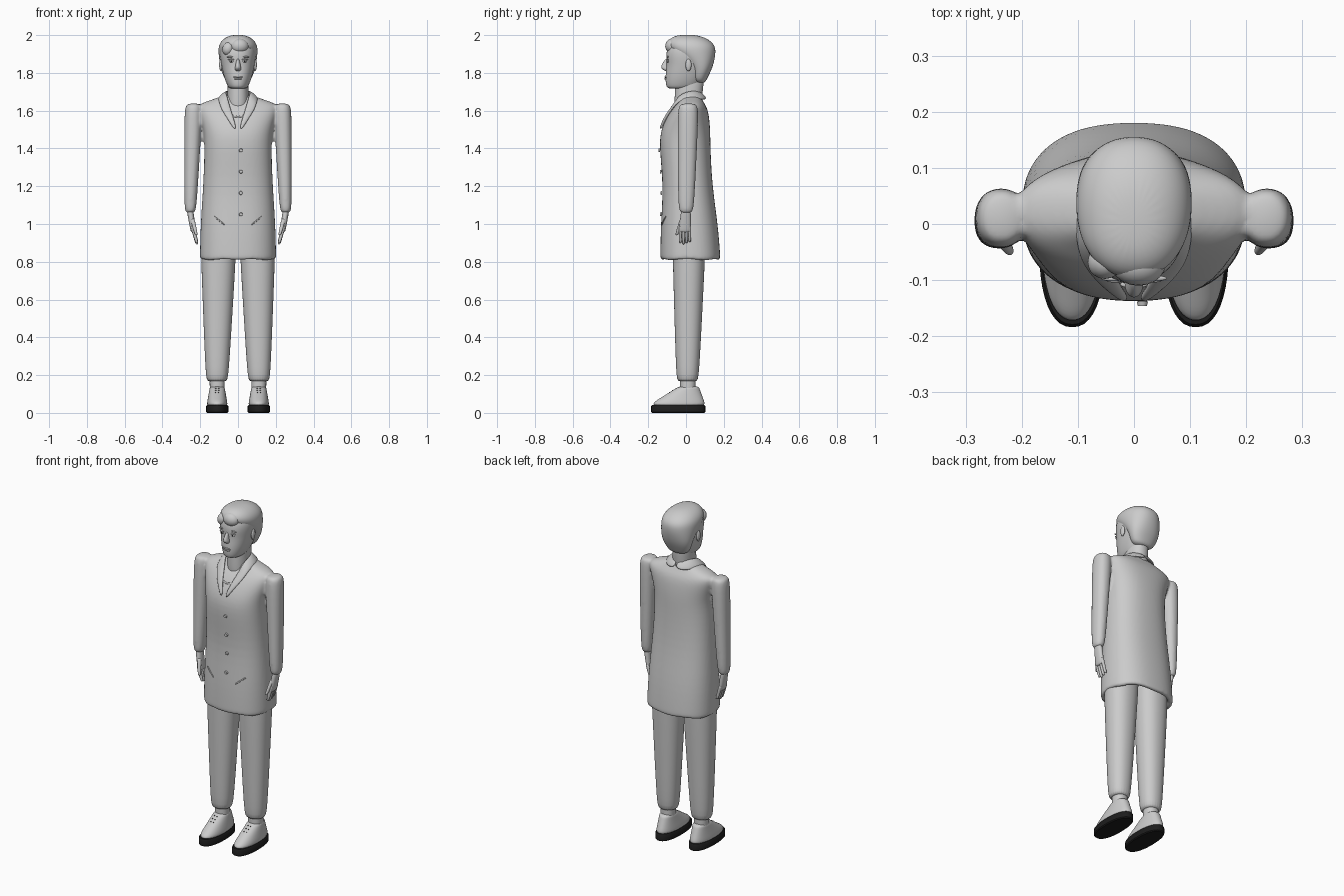
import bpy, bmesh, math
from mathutils import Vector, Matrix
from mathutils.bvhtree import BVHTree

cube = bpy.data.objects.get("Cube")
if cube:
    bpy.data.objects.remove(cube, do_unlink=True)


def material(name, value):
    mat = bpy.data.materials.new(name)
    mat.use_nodes = True
    color = (value, value, value, 1)
    mat.diffuse_color = color
    mat.node_tree.nodes["Principled BSDF"].inputs["Base Color"].default_value = color
    return mat


GREY = material("light grey", 0.6)
BLACK = material("sole black", 0.012)


def add_ring(bm, center, size, power, segments=24):
    """Horizontal superellipse of vertices."""
    loop = []
    for i in range(segments):
        angle = math.tau * i / segments
        c, s = math.cos(angle), math.sin(angle)
        x = size[0] * math.copysign(abs(c) ** (2 / power), c)
        y = size[1] * math.copysign(abs(s) ** (2 / power), s)
        loop.append(bm.verts.new(Vector(center) + Vector((x, y, 0))))
    return loop


def bridge(bm, loops):
    """Skin neighbouring rings and cap both ends."""
    for low, high in zip(loops, loops[1:]):
        for i in range(len(low)):
            bm.faces.new((low[i - 1], low[i], high[i], high[i - 1]))
    bm.faces.new(loops[0])
    bm.faces.new(loops[-1])


def add_body(bm, rings, power=2.2, x=0):
    """Centred form from (height, half width, front, back) rings."""
    bridge(bm, [add_ring(bm, (x, (front + back) / 2, z), (width, (back - front) / 2), power)
                for z, width, front, back in rings])


def add_limb(bm, low, high, low_size, high_size, round_end=0.04, tip=0.8):
    """Tapered form between two points with rounded ends."""
    loops = []
    for t in (0, round_end, 0.5, 1 - round_end, 1):
        scale = tip if t in (0, 1) else 1
        loops.append(add_ring(bm, Vector(low).lerp(Vector(high), t),
                              Vector(low_size).lerp(Vector(high_size), t) * scale, 2.2))
    bridge(bm, loops)


def finish(name, bm, mat=GREY, sub=2, mirror=False, sharp=False):
    bmesh.ops.recalc_face_normals(bm, faces=bm.faces[:])
    mesh = bpy.data.meshes.new(name)
    bm.to_mesh(mesh)
    bm.free()
    mesh.materials.append(mat)
    mesh.shade_smooth()
    if sharp:
        mesh.set_sharp_from_angle(angle=math.radians(40))
    ob = bpy.data.objects.new(name, mesh)
    bpy.context.collection.objects.link(ob)
    if mirror:
        ob.modifiers.new("Mirror", 'MIRROR').use_mirror_merge = False
    if sub:
        modifier = ob.modifiers.new("Subdivision", 'SUBSURF')
        modifier.levels = modifier.render_levels = sub
    return ob


def body(name, rings, x=0, mirror=False):
    bm = bmesh.new()
    add_body(bm, rings, x=x)
    return finish(name, bm, mirror=mirror)


def limb(name, low, high, low_size, high_size, mirror=True, **ends):
    bm = bmesh.new()
    add_limb(bm, low, high, low_size, high_size, **ends)
    return finish(name, bm, mirror=mirror)


def ball(name, location, radii, mat=GREY, mirror=False, tilt=0.0):
    bm = bmesh.new()
    matrix = (Matrix.Translation(location) @ Matrix.Rotation(tilt, 4, 'Y')
              @ Matrix.Diagonal((*radii, 1)))
    bmesh.ops.create_uvsphere(bm, u_segments=20, v_segments=12, radius=1, matrix=matrix)
    finish(name, bm, mat, sub=0, mirror=mirror)


def strip(name, inner, outer, thickness):
    """Mirrored cloth band between two edge lines."""
    bm = bmesh.new()
    rows = [[bm.verts.new(p) for p in pair] for pair in zip(inner, outer)]
    for (a, b), (c, d) in zip(rows, rows[1:]):
        bm.faces.new((a, b, d, c))
    ob = finish(name, bm, sub=0, mirror=True)
    solid = ob.modifiers.new("Thickness", 'SOLIDIFY')
    solid.thickness, solid.offset = thickness, 0
    soft = ob.modifiers.new("Subdivision", 'SUBSURF')
    soft.levels = soft.render_levels = 2


def surface(ob):
    bpy.context.view_layer.update()
    return BVHTree.FromObject(ob, bpy.context.evaluated_depsgraph_get())


def on_front(tree, x, z, lift=0.0):
    hit = tree.ray_cast(Vector((x, -1, z)), Vector((0, 1, 0)))[0]
    return Vector((x, hit.y - lift, z))


# Coat: body with hollow, wavy hem, blended with both sleeves
bm = bmesh.new()
hollow = [(z, 0.175, -0.11, 0.155) for z in (0.93, 0.83, 0.81)]
skirt = [(z, 0.203, -0.137, 0.183) for z in (0.81, 0.83)]
add_body(bm, hollow + skirt + [
    (1, 0.2, -0.135, 0.17), (1.2, 0.185, -0.12, 0.14), (1.4, 0.178, -0.142, 0.13),
    (1.5, 0.182, -0.137, 0.13), (1.6, 0.215, -0.085, 0.12), (1.635, 0.215, -0.05, 0.1),
    (1.66, 0.13, -0.035, 0.085), (1.685, 0.07, -0.03, 0.075)], power=2.4)
for vert in bm.verts:
    if vert.co.z < 0.82:
        vert.co.z += 0.005 * math.cos(6 * math.atan2(vert.co.y, vert.co.x))
for side in (-1, 1):
    add_limb(bm, (0.253 * side, 0, 1.055), (0.235 * side, 0.012, 1.64),
             (0.032, 0.042), (0.05, 0.058), round_end=0.05, tip=0.75)
coat = finish("coat", bm)
blend = coat.modifiers.new("Blend", 'REMESH')
blend.mode, blend.voxel_size, blend.use_smooth_shade = 'VOXEL', 0.008, True
relax = coat.modifiers.new("Relax", 'SMOOTH')
relax.factor, relax.iterations = 0.5, 5
chest = surface(coat)

# Collar around the neck, running down into the lapels
inner = [Vector(p) for p in ((0, 0.08, 1.695), (0.045, 0.06, 1.705),
                             (0.066, 0.015, 1.705), (0.058, -0.035, 1.685))]
outer = [Vector(p) for p in ((0, 0.115, 1.66), (0.075, 0.095, 1.655),
                             (0.108, 0.025, 1.67), (0.104, -0.04, 1.65))]
for i in range(4):
    t = i / 3
    inner.append(on_front(chest, 0.046 - 0.038 * t, 1.64 - 0.13 * t, 0.009))
    outer.append(on_front(chest, 0.092 - 0.074 * t, 1.61 - 0.115 * t, 0.009))
strip("collar", inner, outer, 0.016)

# Shirt neckline and slanted pocket welts
for name, x, z, step, rise in (("shirt_neckline", 0, 1.572, 0.012, 0.002),
                               ("pocket", 0.07, 1, 0.02, 0.016)):
    line = [(x + step * i, z + rise * i) for i in range(4)]
    strip(name, [on_front(chest, x, z, 0.002) for x, z in line],
          [on_front(chest, x, z - 0.01, 0.002) for x, z in line], 0.007)

# Button row
for i in range(4):
    spot = on_front(chest, 0.015, 1.39 - 0.113 * i, 0.006)
    bm = bmesh.new()
    bmesh.ops.create_cone(bm, cap_ends=True, segments=20, radius1=0.01, radius2=0.008, depth=0.008,
                          matrix=Matrix.Translation(spot) @ Matrix.Rotation(math.pi / 2, 4, 'X'))
    finish(f"button_{i + 1}", bm, sub=0, sharp=True)

# Trousers and ankles
limb("trouser_leg", (0.111, 0.008, 0.165), (0.102, 0.017, 0.97),
     (0.06, 0.06), (0.1, 0.092), round_end=0.02, tip=0.85)
limb("ankle", (0.11, 0.01, 0.1), (0.11, 0.01, 0.22), (0.04, 0.042), (0.04, 0.042))

# Shoe: the toe slopes back towards the ankle as it rises
slope = [i / 4 for i in range(5)]
upper = [(0.055 + 0.09 * t, 0.054 - 0.016 * t, -0.175 + 0.145 * t, 0.1 - 0.034 * t) for t in slope]
shoe = body("shoe", [(0.03, 0.055, -0.178, 0.1)] + upper, x=0.11, mirror=True)
bm = bmesh.new()
bridge(bm, [add_ring(bm, (0.11, -0.041, z), (0.059 - inset, 0.143 - inset), 2.3, segments=40)
            for z, inset in ((0, 0.005), (0.005, 0), (0.036, 0), (0.042, 0.005))])
finish("sole", bm, BLACK, sub=0, mirror=True, sharp=True)
vamp = surface(shoe)
for row in range(3):
    for side in (-1, 1):
        spot = on_front(vamp, 0.11 + 0.008 * side, 0.108 + 0.011 * row)
        ball("lace_eyelet", spot, (0.003, 0.003, 0.003), BLACK, mirror=True)

# Hands
limb("palm", (0.236, -0.006, 0.955), (0.255, 0, 1.08), (0.014, 0.032), (0.018, 0.026),
     round_end=0.1)
for i in range(4):
    y = -0.03 + 0.0165 * i
    tip = 0.892 + 0.006 * abs(i - 1)
    limb(f"finger_{i + 1}", (0.217, y, tip), (0.242, y, 0.99), (0.008, 0.007), (0.011, 0.009),
         round_end=0.08, tip=0.6)
limb("thumb", (0.22, -0.05, 0.94), (0.242, -0.02, 1.03), (0.008, 0.009), (0.012, 0.012),
     round_end=0.1, tip=0.6)

# Neck and head
limb("neck", (0, 0.008, 1.6), (0, 0.02, 1.78), (0.058, 0.07), (0.054, 0.078), mirror=False)
head = body("head", [
    (1.715, 0.04, -0.09, 0.04), (1.725, 0.054, -0.106, 0.07), (1.77, 0.072, -0.11, 0.1),
    (1.81, 0.082, -0.107, 0.12), (1.85, 0.09, -0.103, 0.13), (1.89, 0.096, -0.108, 0.14),
    (1.94, 0.094, -0.098, 0.13), (1.98, 0.06, -0.06, 0.08)])
face = surface(head)

# Facial features
body("nose", [(1.808, 0.01, -0.11, -0.08), (1.82, 0.019, -0.127, -0.08),
              (1.835, 0.014, -0.136, -0.08), (1.88, 0.007, -0.106, -0.08)])
ball("ear", (0.091, 0.013, 1.842), (0.009, 0.016, 0.032), mirror=True)
ball("eyeball", on_front(face, 0.035, 1.862), (0.014, 0.006, 0.007), mirror=True)
ball("pupil", on_front(face, 0.035, 1.862, 0.004), (0.005, 0.003, 0.005), BLACK, mirror=True)
ball("upper_lid", on_front(face, 0.035, 1.871), (0.018, 0.007, 0.004), mirror=True)
ball("eyebrow", on_front(face, 0.037, 1.886), (0.022, 0.005, 0.004), mirror=True, tilt=0.1)
ball("upper_lip", on_front(face, 0, 1.778), (0.025, 0.007, 0.004))
ball("lower_lip", on_front(face, 0, 1.769), (0.021, 0.007, 0.005))

# Hair cap and fringe
body("hair", [
    (1.745, 0.05, 0.05, 0.1), (1.77, 0.074, 0.03, 0.112), (1.82, 0.092, 0.028, 0.138),
    (1.87, 0.1, -0.02, 0.152), (1.91, 0.105, -0.08, 0.158), (1.95, 0.103, -0.104, 0.154),
    (1.985, 0.075, -0.085, 0.11), (2.002, 0.03, -0.04, 0.05)])
ball("fringe_main", (0.008, -0.072, 1.942), (0.048, 0.038, 0.04))
ball("fringe_side", (-0.052, -0.068, 1.928), (0.03, 0.03, 0.036), tilt=0.35)
